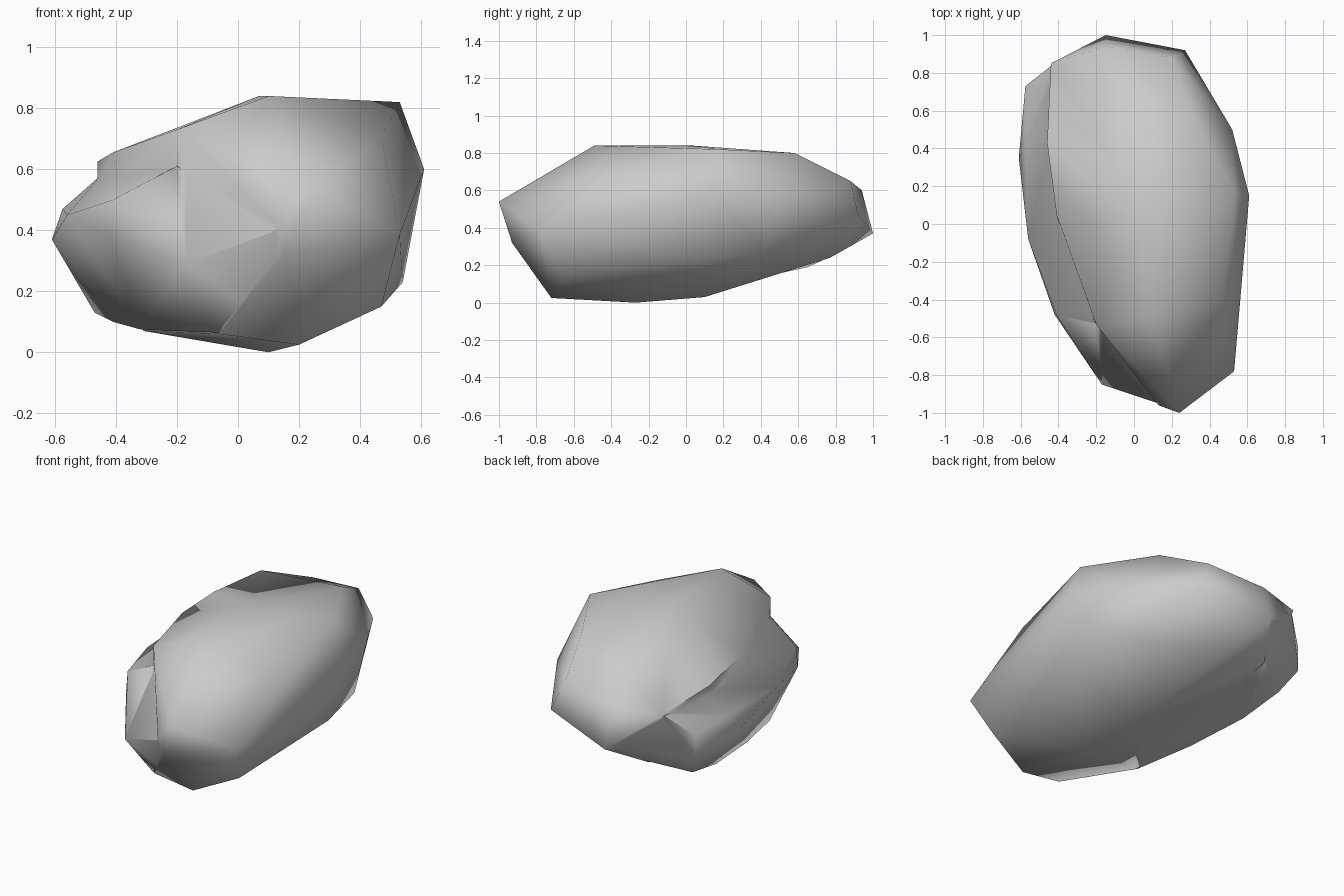
import bpy
import bmesh
from mathutils import Vector

default_cube = bpy.data.objects.get("Cube")
if default_cube:
    bpy.data.objects.remove(default_cube, do_unlink=True)

# Single stone colour
stone_grey = bpy.data.materials.new("stone_grey")
stone_grey.use_nodes = True
stone_colour = (.6, .6, .6, 1)
stone_grey.diffuse_color = stone_colour
shader = next(node for node in stone_grey.node_tree.nodes if node.type == "BSDF_PRINCIPLED")
shader.inputs["Base Color"].default_value = stone_colour
shader.inputs["Roughness"].default_value = .9


def hull_object(name, *corner_groups):
    """Wrap a chipped convex solid around the given groups of corners."""
    bm = bmesh.new()
    for group in corner_groups:
        for corner in group:
            bm.verts.new(Vector(corner))
    result = bmesh.ops.convex_hull(bm, input=bm.verts[:])
    unused = result["geom_interior"] + result["geom_unused"]
    loose = {item for item in unused if isinstance(item, bmesh.types.BMVert)}
    bmesh.ops.delete(bm, geom=list(loose), context="VERTS")
    bmesh.ops.recalc_face_normals(bm, faces=bm.faces[:])
    mesh = bpy.data.meshes.new(name)
    bm.to_mesh(mesh)
    bm.free()
    mesh.materials.append(stone_grey)
    obj = bpy.data.objects.new(name, mesh)
    bpy.context.collection.objects.link(obj)
    return obj


# Main boulder: blunt nose, broad crown, bulging side and tapered tail
nose = [(.24, -1, .54), (.13, -.96, .42), (.15, -.93, .32), (.53, -.78, .385)]
crown = [(.1, -.49, .84), (.07, .03, .84), (.47, -.4, .705), (.53, .17, .82),
         (.3, .58, .8), (-.2, -.53, .73), (-.41, .05, .655)]
bulge = [(.61, .15, .6), (.54, .1, .23), (.5, .41, .27),
         (.535, -.4, .35), (.52, .5, .55)]
tail = [(-.15, 1, .37), (.27, .92, .47), (.2, .88, .65), (-.15, .94, .6),
        (-.44, .85, .6), (-.46, .43, .625), (-.46, .43, .53)]
belly = [(.2, -.72, .025), (.47, -.66, .15), (.1, -.27, 0), (.08, .1, .03),
         (-.06, -.72, .06), (-.31, -.35, .07), (-.05, .77, .24), (-.29, .77, .24)]

# Lower shelf: the wider slab standing out along one side
shelf_rim = [(-.17, -.85, .29), (-.41, -.48, .5), (-.42, -.48, .38),
             (-.56, -.08, .45), (-.61, .35, .37), (-.575, .42, .47),
             (-.575, .73, .46), (-.575, .73, .32)]
shelf_root = [(-.2, -.53, .61), (-.4, .05, .56), (-.45, .43, .58),
              (-.435, .84, .59), (.13, -.95, .4), (.15, -.925, .32), (-.16, .98, .38)]
shelf_base = [(-.07, -.72, .065), (-.32, -.35, .075), (-.41, 0, .1), (-.47, .38, .13),
              (-.5, .65, .19), (-.3, .77, .245), (.06, -.7, .07)]

boulder = hull_object("boulder", nose, crown, bulge, tail, belly)
shelf = hull_object("shelf", shelf_rim, shelf_root, shelf_base)

# Fuse the shelf into the boulder as one solid
fuse = boulder.modifiers.new("fuse_shelf", "BOOLEAN")
fuse.operation = "UNION"
fuse.solver = "EXACT"
fuse.object = shelf
bpy.context.view_layer.update()
depsgraph = bpy.context.evaluated_depsgraph_get()
fused_mesh = bpy.data.meshes.new_from_object(boulder.evaluated_get(depsgraph))
boulder.modifiers.clear()
boulder.data = fused_mesh
bpy.data.objects.remove(shelf, do_unlink=True)

# Soft worn surface with crisp chipped edges
bpy.ops.object.select_all(action="DESELECT")
boulder.select_set(True)
bpy.context.view_layer.objects.active = boulder
bpy.ops.object.shade_smooth_by_angle(angle=1.2)
